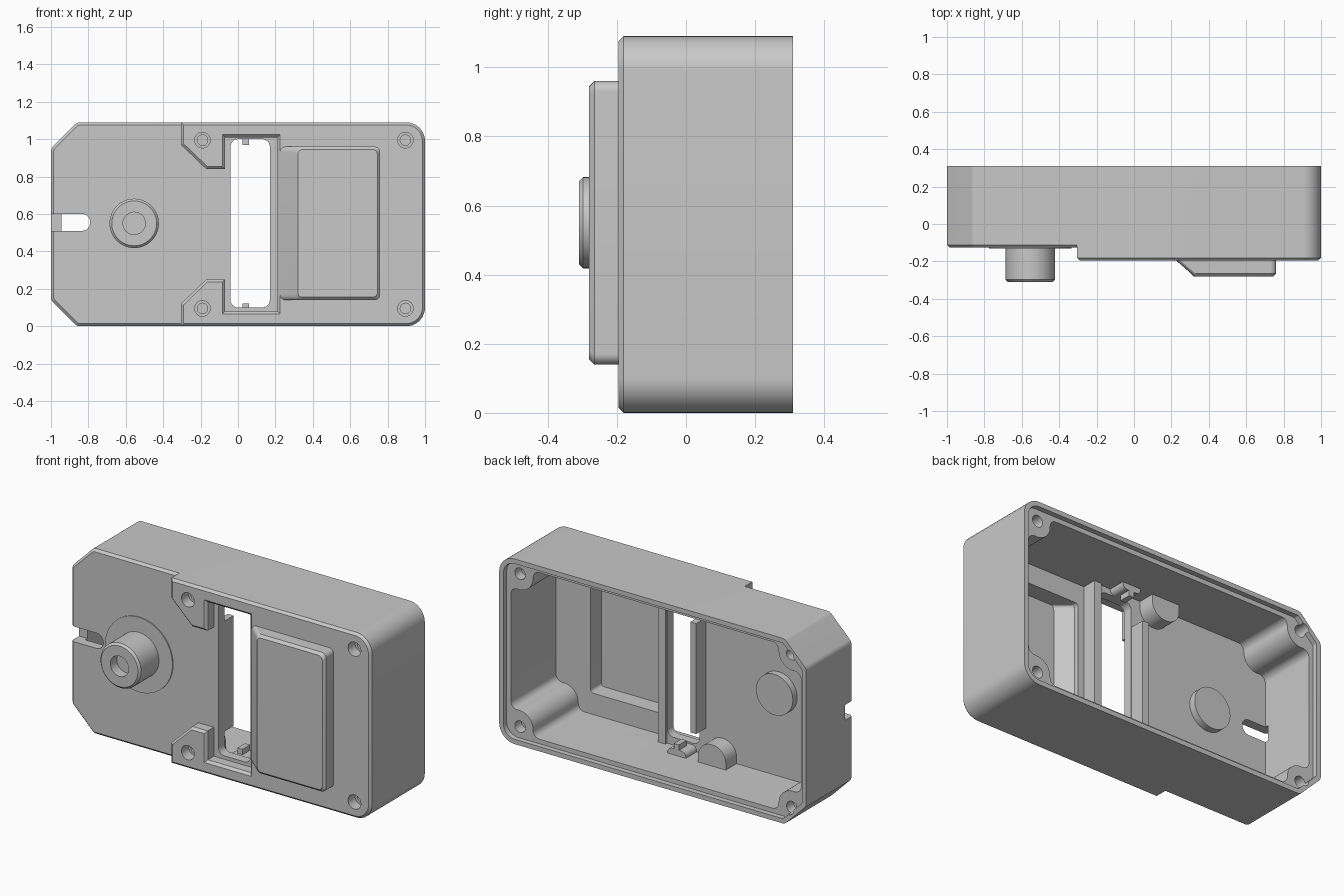
import bpy
import bmesh
import math
from mathutils import Vector

if "Cube" in bpy.data.objects:
    bpy.data.objects.remove(bpy.data.objects["Cube"])

H = 1.09          # height of the housing
FRONT, STEP, BACK = -0.195, -0.125, 0.31

gray = bpy.data.materials.new("plain gray")
gray.use_nodes = True
gray.diffuse_color = (0.58, 0.58, 0.58, 1)
gray.node_tree.nodes["Principled BSDF"].inputs["Base Color"].default_value = gray.diffuse_color


# ---- helpers: outlines are lists of (x, z) points running counter-clockwise ----
def rounded(corners, steps=8):
    """Outline from (x, z, radius) corners."""
    out = []
    n = len(corners)
    for i, (x, z, r) in enumerate(corners):
        p = Vector((x, z))
        if r == 0:
            out.append(p)
            continue
        u = (Vector(corners[i - 1][:2]) - p).normalized()
        v = (Vector(corners[(i + 1) % n][:2]) - p).normalized()
        half = u.angle(v) / 2
        center = p + (u + v).normalized() * r / math.sin(half)
        a = p + u * r / math.tan(half) - center
        b = p + v * r / math.tan(half) - center
        for k in range(steps + 1):
            out.append(center + a.lerp(b, k / steps).normalized() * r)
    return out


def rect(x0, x1, z0, z1, r=0.0):
    return rounded([(x0, z0, r), (x1, z0, r), (x1, z1, r), (x0, z1, r)])


def circle(x, z, r, n=40):
    return [Vector((x + r * math.cos(math.tau * i / n), z + r * math.sin(math.tau * i / n)))
            for i in range(n)]


def inset(pts, d):
    """Move every edge of an outline inward by d."""
    out = []
    for i, p in enumerate(pts):
        e = (p - pts[i - 1]).normalized()
        f = (pts[(i + 1) % len(pts)] - p).normalized()
        m, k = Vector((-e.y, e.x)), Vector((-f.y, f.x))
        out.append(p + (m + k) * d / (1 + m.dot(k)))
    return out


def loft(name, layers):
    """Closed solid through (y, outline) layers."""
    bm = bmesh.new()
    rings = [[bm.verts.new((p.x, y, p.y)) for p in pts] for y, pts in layers]
    n = len(rings[0])
    for a, b in zip(rings, rings[1:]):
        for i in range(n):
            j = (i + 1) % n
            bm.faces.new((a[i], a[j], b[j], b[i]))
    bm.faces.new(rings[0][::-1])
    bm.faces.new(rings[-1])
    bmesh.ops.recalc_face_normals(bm, faces=bm.faces)
    mesh = bpy.data.meshes.new(name)
    bm.to_mesh(mesh)
    bm.free()
    ob = bpy.data.objects.new(name, mesh)
    bpy.context.collection.objects.link(ob)
    mesh.materials.append(gray)
    return ob


def prism(name, pts, y0, y1, bevel=0.0):
    if bevel:
        return loft(name, [(y0, inset(pts, bevel)), (y0 + bevel, pts), (y1, pts)])
    return loft(name, [(y0, pts), (y1, pts)])


def combine(target, tool, operation):
    mod = target.modifiers.new("join", 'BOOLEAN')
    mod.operation, mod.solver, mod.object = operation, 'EXACT', tool
    bpy.context.view_layer.objects.active = target
    bpy.ops.object.modifier_apply(modifier=mod.name)
    bpy.data.objects.remove(tool)


def cut(target, pts, y0, y1):
    combine(target, prism("cutter", pts, y0, y1), 'DIFFERENCE')


def shell(d):
    """Outer outline, shrunk by d: chamfered on one end, rounded on the other."""
    pts = rounded([(-0.86, 0, 0.04), (1, 0, 0.1), (1, H, 0.1), (-0.86, H, 0.04),
                   (-1, H - 0.14, 0.04), (-1, 0.14, 0.04)])
    return inset(pts, d) if d else pts


def flip(corners):
    """Corners turned upside down, in the same order."""
    return [(x, H - z, r) for x, z, r in corners]


def cavity(x0, bosses_at_x0):
    """Inner outline with rounded screw bosses in the corners."""
    x1, w, bx, bz = 0.945, 0.055, 0.80, 0.19
    right = [(bx, w, 0.04), (bx, bz, 0.09), (x1, bz, 0.04)]
    left = [(-bx, w, 0.04), (-bx, bz, 0.09), (x0, bz, 0.04)] if bosses_at_x0 else [(x0, w, 0)]
    return rounded(right + flip(right)[::-1] + flip(left) + left[::-1])


# ---- housing: low plate, raised plate with two tabs, raised pad ----
housing = prism("housing", shell(0), STEP, BACK, 0.014)
tab = [(-0.305, 0.12, 0), (-0.17, 0.25, 0), (-0.07, 0.25, 0), (-0.07, 0.08, 0), (0.21, 0.08, 0)]
ends = [(-0.305, 0, 0), (1, 0, 0.1), (1, H, 0.1), (-0.305, H, 0)]
raised = rounded(ends + flip(tab) + tab[::-1])
combine(housing, prism("raised_plate", raised, FRONT, -0.08, 0.014), 'UNION')
pad = loft("pad", [(-0.28, rect(0.32, 0.745, 0.155, 0.945, 0.025)),
                   (-0.265, rect(0.305, 0.76, 0.14, 0.96, 0.03)),
                   (FRONT, rect(0.225, 0.76, 0.14, 0.96, 0.03)),
                   (-0.16, rect(0.225, 0.76, 0.14, 0.96, 0.03))])
combine(housing, pad, 'UNION')

# ---- hollow back with a lid ledge ----
cut(housing, shell(0.028), 0.28, 0.4)
cut(housing, cavity(-0.945, True), -0.07, 0.35)
cut(housing, cavity(0.22, False), -0.14, 0.1)
pad_hollow = loft("pad_hollow", [(-0.24, rect(0.34, 0.72, 0.18, 0.92, 0.02)),
                                 (-0.17, rect(0.26, 0.72, 0.18, 0.92, 0.02)),
                                 (-0.05, rect(0.26, 0.72, 0.18, 0.92, 0.02))])
combine(housing, pad_hollow, 'DIFFERENCE')

# ---- window, cable notch and screw holes ----
cut(housing, rect(-0.04, 0.17, 0.1, 1.0, 0.04), -0.4, 0.02)
cut(housing, rounded([(-1.1, 0.51, 0), (-0.79, 0.51, 0.044), (-0.79, 0.6, 0.044), (-1.1, 0.6, 0)]),
    -0.3, -0.05)
for z in (0.095, H - 0.095):
    for x in (-0.19, 0.895):
        cut(housing, circle(x, z, 0.042, 24), -0.3, -0.13)
        cut(housing, circle(x, z, 0.028, 24), -0.2, -0.1)
    for x in (-0.885, 0.885):
        cut(housing, circle(x, z, 0.034, 24), 0.22, 0.4)

# ---- round post on the front with its shallow seat ----
post = prism("round_post", circle(-0.555, 0.55, 0.132, 48), -0.31, -0.1, 0.012)
cut(post, circle(-0.555, 0.55, 0.06, 24), -0.4, -0.25)
seat = prism("post_seat", circle(-0.555, 0.55, 0.22, 64), -0.131, -0.1)
inner_disc = prism("inner_disc", circle(-0.555, 0.55, 0.12, 48), -0.09, -0.03)

# ---- inner ribs and bosses ----
bar = prism("window_bar", rect(-0.08, -0.042, 0.21, 0.86), -0.1, 0.02)
rib = prism("window_rib", rect(0.172, 0.22, 0.04, H - 0.04), -0.1, -0.055)
parts = [housing, post, seat, inner_disc, bar, rib]
arch = [(-0.28, 0.03, 0), (-0.1, 0.03, 0), (-0.1, 0.18, 0.085), (-0.28, 0.18, 0.085)]
clip_base = [(-0.02, 0.04, 0), (0.1, 0.04, 0), (0.1, 0.09, 0.03), (-0.02, 0.09, 0.03)]
clip = [(0.025, 0.05, 0), (0.058, 0.05, 0), (0.058, 0.122, 0), (0.025, 0.122, 0)]
for name, corners, y0 in (("screw_boss", arch, -0.09), ("clip_base", clip_base, -0.08),
                          ("clip", clip, -0.04)):
    parts.append(prism("lower_" + name, rounded(corners), y0, 0.03))
    parts.append(prism("upper_" + name, rounded(flip(corners)[::-1]), y0, 0.03))

# ---- smooth round walls, sharp edges ----
bpy.ops.object.select_all(action='DESELECT')
for ob in parts:
    ob.select_set(True)
bpy.context.view_layer.objects.active = housing
bpy.ops.object.shade_smooth_by_angle(angle=math.radians(28))
